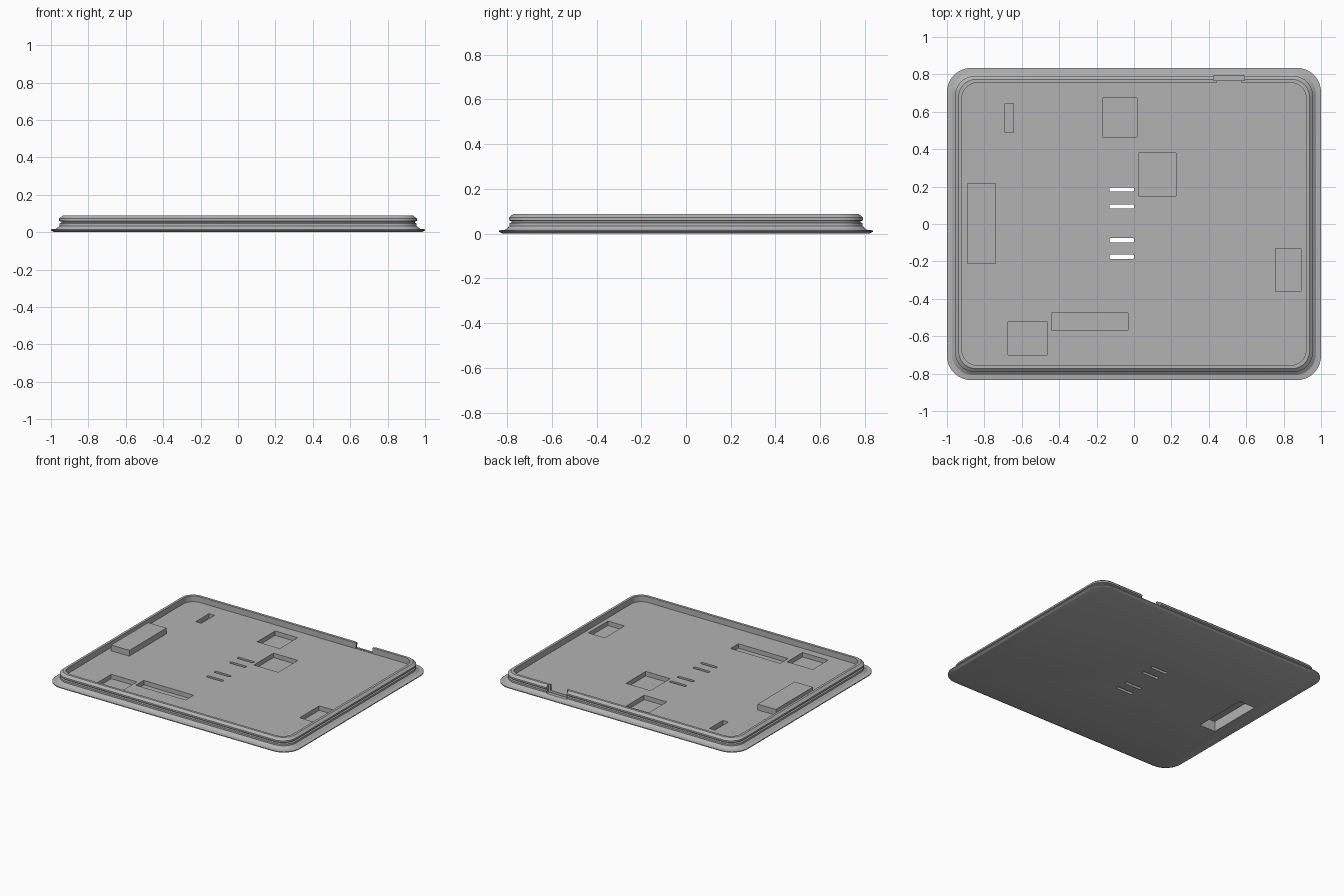
import bpy, bmesh, math

cube = bpy.data.objects.get("Cube")
if cube:
    bpy.data.objects.remove(cube, do_unlink=True)

HALF_X, HALF_Y, CORNER = 1.0, 0.835, 0.13
FLOOR, TOP, POCKET = 0.045, 0.088, 0.012

grey = bpy.data.materials.new("plain grey")
grey.use_nodes = True
colour = (0.45, 0.45, 0.45, 1)
grey.diffuse_color = colour
grey.node_tree.nodes["Principled BSDF"].inputs["Base Color"].default_value = colour


def rounded_loop(hx, hy, r, steps=10):
    """Points of a rounded rectangle, counter-clockwise."""
    pts = []
    for i, (sx, sy) in enumerate([(1, 1), (-1, 1), (-1, -1), (1, -1)]):
        for k in range(steps + 1):
            a = math.pi / 2 * (i + k / steps)
            pts.append((sx * (hx - r) + r * math.cos(a),
                        sy * (hy - r) + r * math.sin(a)))
    return pts


def loft(name, rings):
    """Skin a stack of (half x, half y, radius, z, centre) rings and cap both ends."""
    bm = bmesh.new()
    loops = []
    for hx, hy, r, z, (cx, cy) in rings:
        loops.append([bm.verts.new((cx + x, cy + y, z))
                      for x, y in rounded_loop(hx, hy, r)])
    n = len(loops[0])
    for a, b in zip(loops, loops[1:]):
        for i in range(n):
            j = (i + 1) % n
            bm.faces.new((a[i], a[j], b[j], b[i]))
    bm.faces.new(loops[0][::-1])
    bm.faces.new(loops[-1])
    bmesh.ops.recalc_face_normals(bm, faces=bm.faces)
    return finish(name, bm)


def box(name, x0, x1, y0, y1, z0, z1):
    bm = bmesh.new()
    bmesh.ops.create_cube(bm, size=1)
    for v in bm.verts:
        v.co = (x1 if v.co.x > 0 else x0,
                y1 if v.co.y > 0 else y0,
                z1 if v.co.z > 0 else z0)
    return finish(name, bm)


def finish(name, bm):
    mesh = bpy.data.meshes.new(name)
    bm.to_mesh(mesh)
    bm.free()
    mesh.materials.append(grey)
    obj = bpy.data.objects.new(name, mesh)
    bpy.context.collection.objects.link(obj)
    return obj


def combine(target, tool, operation):
    """Apply a boolean and discard the tool."""
    mod = target.modifiers.new(tool.name, "BOOLEAN")
    mod.operation, mod.solver, mod.object = operation, "EXACT", tool
    bpy.context.view_layer.objects.active = target
    bpy.ops.object.modifier_apply(modifier=mod.name)
    bpy.data.objects.remove(tool, do_unlink=True)


# Flanged tray: wall profile as (inset, height), from underside over the rim to the floor
profile = [(0.018, 0), (0, 0.009), (0, 0.015), (0.027, 0.018), (0.046, 0.034),
           (0.046, 0.047), (0.055, 0.051), (0.055, 0.056), (0.044, 0.06),
           (0.044, 0.072), (0.062, TOP), (0.08, TOP), (0.08, FLOOR)]
tray = loft("tray", [(HALF_X - d, HALF_Y - d, CORNER - 0.6 * d, z, (0, 0))
                     for d, z in profile])

# Raised block, hollow from below
combine(tray, box("raised_block", -0.89, -0.74, -0.215, 0.22, 0.03, TOP), "UNION")
combine(tray, box("block_hollow", -0.88, -0.75, -0.205, 0.21, -0.05, 0.076), "DIFFERENCE")

# Rectangular pockets in the floor
pockets = [(-0.69, -0.645, 0.49, 0.645), (-0.168, 0.017, 0.465, 0.675),
           (0.025, 0.225, 0.15, 0.38), (0.757, 0.892, -0.36, -0.13),
           (-0.675, -0.465, -0.7, -0.52), (-0.44, -0.032, -0.567, -0.475)]
for x0, x1, y0, y1 in pockets:
    combine(tray, box("pocket", x0, x1, y0, y1, POCKET, 0.2), "DIFFERENCE")

# Four through slots
for y in (0.184, 0.094, -0.087, -0.175):
    slot = loft("slot", [(0.066, 0.011, 0.008, z, (-0.065, y)) for z in (-0.1, 0.2)])
    combine(tray, slot, "DIFFERENCE")

# Stepped notch through the back rim
combine(tray, box("notch_outer", 0.425, 0.59, 0.767, 0.802, 0.03, 0.2), "DIFFERENCE")
combine(tray, box("notch_inner", 0.44, 0.575, 0.74, 0.78, FLOOR + 0.002, 0.2), "DIFFERENCE")

# Smooth corners, sharp edges
bpy.ops.object.select_all(action="DESELECT")
tray.select_set(True)
bpy.context.view_layer.objects.active = tray
bpy.ops.object.shade_smooth_by_angle(angle=math.radians(25))
